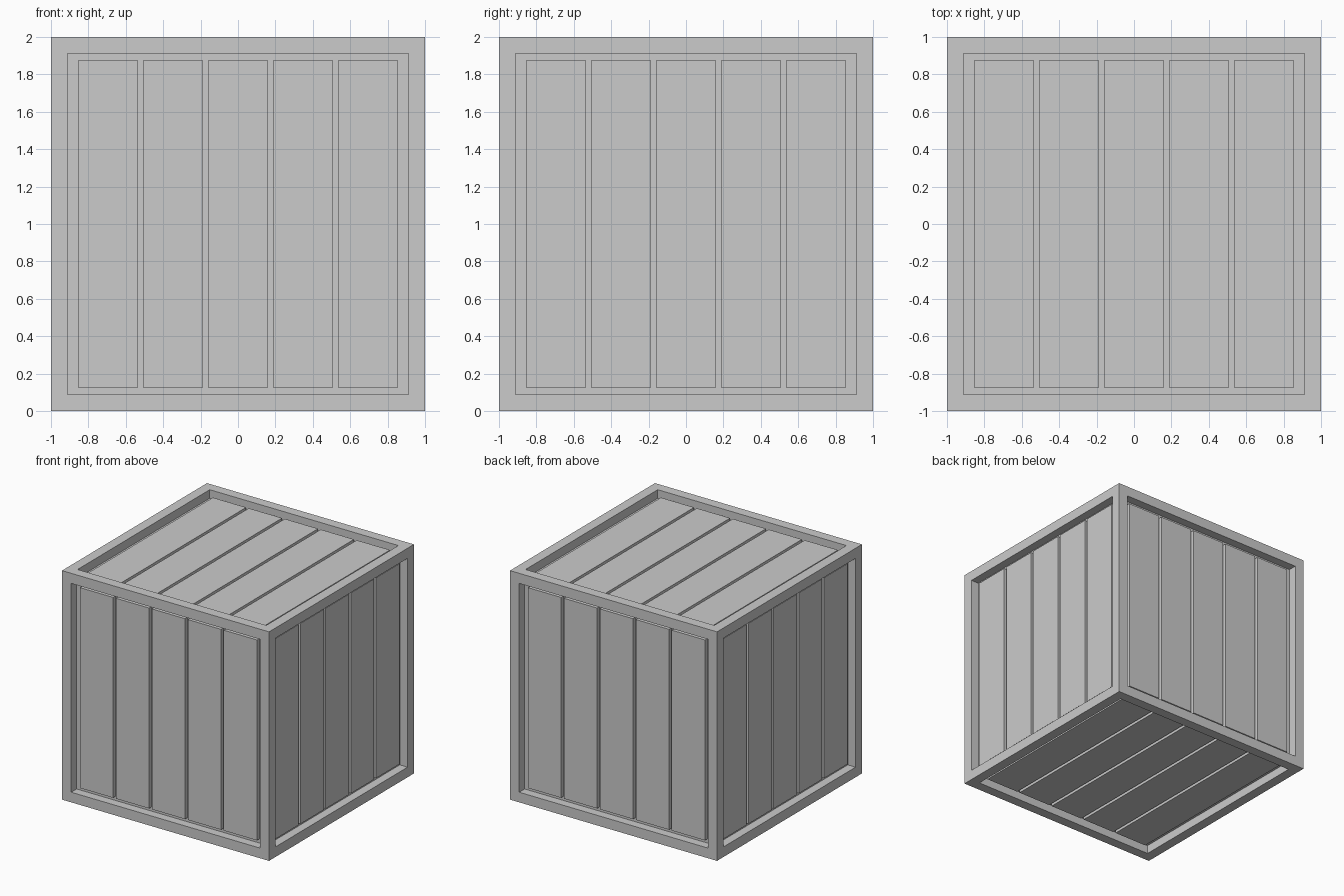
import bpy, bmesh
from math import pi
from mathutils import Matrix, Vector

if "Cube" in bpy.data.objects:
    bpy.data.objects.remove(bpy.data.objects["Cube"])

INNER = 0.875      # half width of each framed opening
RECESS = 0.04      # plank face below the frame face
BACKING = 0.075    # groove floor below the frame face
PITCH, WIDTH = 0.3475, 0.321


def make_object(name, bm):
    mesh = bpy.data.meshes.new(name)
    bm.to_mesh(mesh)
    bm.free()
    obj = bpy.data.objects.new(name, mesh)
    bpy.context.collection.objects.link(obj)
    return obj


# Crate frame: a cube with every face inset and pushed in
bm = bmesh.new()
bmesh.ops.create_cube(bm, size=2, matrix=Matrix.Translation((0, 0, 1)))
bmesh.ops.inset_individual(bm, faces=bm.faces[:], thickness=1 - INNER, depth=0)
panels = [f for f in bm.faces if f.calc_area() > 2]
for f in panels:
    push = f.normal * -BACKING
    ring = bmesh.ops.extrude_discrete_faces(bm, faces=[f])["faces"][0]
    bmesh.ops.translate(bm, verts=ring.verts[:], vec=push)
bmesh.ops.remove_doubles(bm, verts=bm.verts[:], dist=1e-5)
bmesh.ops.recalc_face_normals(bm, faces=bm.faces[:])
make_object("crate_frame", bm)

# Planks: five per side, built on the front and turned to each side
sides = {
    "front": Matrix.Identity(4),
    "right": Matrix.Rotation(pi / 2, 4, 'Z'),
    "back": Matrix.Rotation(pi, 4, 'Z'),
    "left": Matrix.Rotation(-pi / 2, 4, 'Z'),
    "top": Matrix.Rotation(-pi / 2, 4, 'X'),
    "bottom": Matrix.Rotation(pi / 2, 4, 'X'),
}
thick = BACKING - RECESS
for side, turn in sides.items():
    bm = bmesh.new()
    for i in range(-2, 3):
        place = Matrix.Translation((i * PITCH, -1 + RECESS + thick / 2, 0))
        size = Matrix.Diagonal((WIDTH, thick, 2 * INNER, 1))
        bmesh.ops.create_cube(bm, size=1, matrix=Matrix.Translation((0, 0, 1)) @ turn @ place @ size)
    make_object(side + "_planks", bm)
